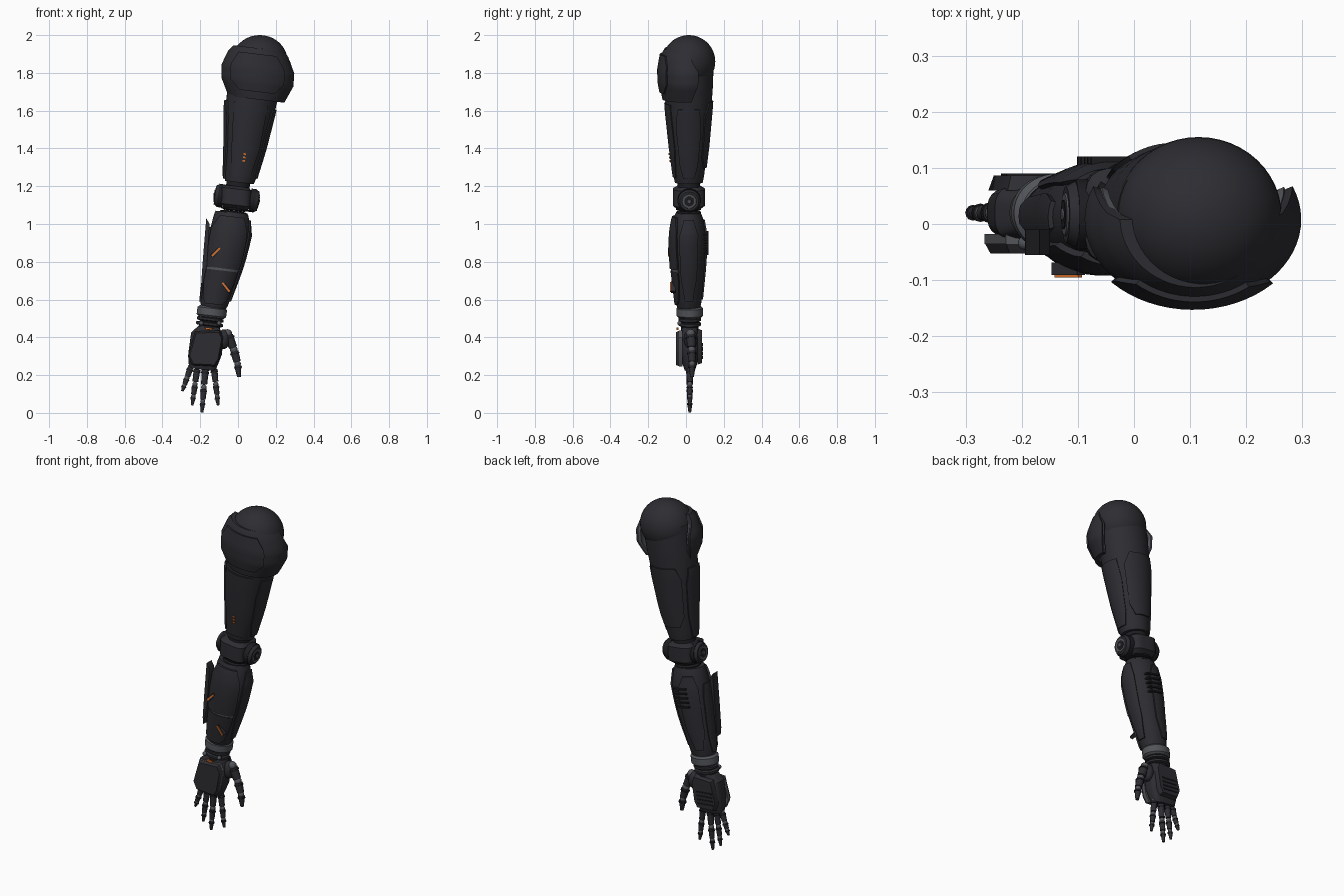
import bpy, bmesh
from math import cos, sin, pi, radians
from mathutils import Vector, Matrix

if "Cube" in bpy.data.objects:
    bpy.data.objects.remove(bpy.data.objects["Cube"])


def material(name, rgb):
    m = bpy.data.materials.new(name)
    m.use_nodes = True
    m.diffuse_color = (*rgb, 1)
    m.node_tree.nodes["Principled BSDF"].inputs["Base Color"].default_value = (*rgb, 1)
    return m


ARMOR = material("charcoal armor", (.026, .026, .032))
JOINT = material("black joint", (.013, .013, .016))
METAL = material("gray metal", (.085, .09, .1))
ORANGE = material("orange marking", (.7, .16, .02))
TILT = -.12          # cross-sections lean with the limb


def finish(name, bm, mat):
    bmesh.ops.recalc_face_normals(bm, faces=bm.faces)
    me = bpy.data.meshes.new(name)
    bm.to_mesh(me)
    bm.free()
    me.materials.append(mat)
    ob = bpy.data.objects.new(name, me)
    bpy.context.collection.objects.link(ob)
    bpy.ops.object.select_all(action='DESELECT')
    ob.select_set(True)
    bpy.context.view_layer.objects.active = ob
    bpy.ops.object.shade_smooth_by_angle(angle=radians(35))
    return ob


def skin(name, loops, mat):
    """Join closed loops of points into a capped solid."""
    bm = bmesh.new()
    rings = [[bm.verts.new(p) for p in loop] for loop in loops]
    n = len(rings[0])
    for a, b in zip(rings, rings[1:]):
        for i in range(n):
            j = (i + 1) % n
            bm.faces.new((a[i], a[j], b[j], b[i]))
    bm.faces.new(rings[0])
    bm.faces.new(rings[-1])
    return finish(name, bm, mat)


def surf(body, z, deg, off=0, power=2):
    """Point on a body of sections (z, cx, cy, rx, ry), listed top down."""
    z = max(min(z, body[0][0]), body[-1][0])
    for s, t in zip(body, body[1:]):
        if s[0] >= z >= t[0]:
            f = (s[0] - z) / (s[0] - t[0])
            cx, cy, rx, ry = [u + (v - u) * f for u, v in zip(s[1:], t[1:])]
            break
    c, s = cos(radians(deg)), sin(radians(deg))
    k = (abs(c) ** power + abs(s) ** power) ** (-1 / power)
    x = (rx + off) * c * k
    return Vector((cx + x, cy + (ry + off) * s * k, z + TILT * x))


def loft(name, body, mat, power=2, n=40):
    skin(name, [[surf(body, s[0], 360 * i / n, 0, power) for i in range(n)] for s in body], mat)


def panel(name, body, rows, off, mat=ARMOR, depth=.015, n=16):
    """Armor plate following a body; rows are (z, first angle, last angle)."""
    fine = []
    for a, b in zip(rows, rows[1:]):
        fine += [[u + (v - u) * k / 4 for u, v in zip(a, b)] for k in range(4)]
    fine.append(rows[-1])
    loops = []
    for z, a, b in fine:
        angles = [a + (b - a) * i / n for i in range(n + 1)]
        loops.append([surf(body, z, d, off) for d in angles]
                     + [surf(body, z, d, off - depth) for d in reversed(angles)])
    skin(name, loops, mat)


def rod(name, p, q, r1, r2, mat, n=20):
    p, q = Vector(p), Vector(q)
    bm = bmesh.new()
    rot = (q - p).to_track_quat('Z', 'Y').to_matrix().to_4x4()
    bmesh.ops.create_cone(bm, cap_ends=True, segments=n, radius1=r1, radius2=r2,
                          depth=(q - p).length, matrix=Matrix.Translation((p + q) / 2) @ rot)
    finish(name, bm, mat)


def ball(name, p, size, mat, n=16):
    bm = bmesh.new()
    bmesh.ops.create_uvsphere(bm, u_segments=n, v_segments=n // 2, radius=1,
                              matrix=Matrix.Translation(p) @ Matrix.Diagonal((*size, 1)))
    finish(name, bm, mat)


def box(name, p, size, mat, turn=0):
    bm = bmesh.new()
    bmesh.ops.create_cube(bm, size=1, matrix=Matrix.Translation(p)
                          @ Matrix.Rotation(radians(turn), 4, 'Y') @ Matrix.Diagonal((*size, 1)))
    finish(name, bm, mat)


def slab(name, outline, y0, y1, mat, shrink=.9):
    """Flat plate from an (x, z) outline, tapering towards y1."""
    cx = sum(p[0] for p in outline) / len(outline)
    cz = sum(p[1] for p in outline) / len(outline)
    skin(name, [[(x, y0, z) for x, z in outline],
                [(cx + (x - cx) * shrink, y1, cz + (z - cz) * shrink) for x, z in outline]], mat)


# Shoulder ball and wraparound pad
ball("shoulder_ball", (.115, .015, 1.86), (.148, .14, .14), ARMOR, 48)
pad = [(1.93, .11, .012, .135, .125), (1.9, .108, .01, .16, .14), (1.82, .105, .008, .193, .152),
       (1.75, .103, .008, .19, .15), (1.66, .097, .01, .148, .135)]
panel("shoulder_pad", pad, [(1.93, -178, -2), (1.82, -203, 23), (1.75, -202, 22), (1.66, -188, 8)],
      0, depth=.022, n=40)
panel("shoulder_pad_rim", pad, [(1.92, -179, -1), (1.82, -205, 25), (1.75, -204, 24), (1.67, -190, 10)],
      -.014, METAL, .012, 40)
panel("shoulder_front_plate", pad, [(1.9, -128, -55), (1.84, -136, -45), (1.75, -136, -45), (1.7, -122, -58)], .009)

# Upper arm
upper = [(1.88, .11, .015, .14, .13), (1.75, .088, .014, .138, .13), (1.6, .063, .013, .13, .12),
         (1.4, .037, .015, .105, .1), (1.25, .012, .015, .084, .08), (1.22, .007, .015, .076, .074)]
loft("upper_arm", upper, ARMOR)
panel("upper_arm_outer_plate", upper, [(1.64, 158, 202), (1.55, 150, 210), (1.35, 152, 208), (1.23, 162, 198)], .01)
panel("upper_arm_inner_plate", upper, [(1.62, -28, 28), (1.5, -34, 34), (1.32, -30, 30), (1.25, -20, 20)], .007)
panel("upper_arm_front_plate", upper, [(1.64, -130, -50), (1.4, -130, -46), (1.25, -120, -55)], .006)
panel("upper_arm_back_plate", upper, [(1.65, 60, 125), (1.58, 45, 138), (1.36, 45, 138), (1.3, 60, 120)], .008)
for k in range(3):
    box("upper_arm_light", surf(upper, 1.335 + k * .018, -88, .007), (.014, .008, .008), ORANGE, 10)

# Elbow hinge
loft("elbow_neck", [(1.24, .005, .015, .062, .06), (1.17, -.005, .015, .062, .06)], JOINT)
loft("elbow_block", [(1.2, -.008, .015, .066, .06), (1.185, -.008, .015, .08, .085),
                     (1.1, -.012, .015, .08, .085), (1.08, -.014, .015, .062, .06)], ARMOR, 4)
hinge = Vector((-.007, .017, 1.137))
axis = Vector((1, 0, -.15)).normalized()
for side in (-1, 1):
    for part, a, b, r1, r2, mat in (("flange", .07, .1, .062, .062, JOINT), ("cap", .095, .116, .062, .05, ARMOR),
                                    ("ring", .114, .119, .04, .037, METAL), ("hub", .118, .121, .026, .026, JOINT),
                                    ("pin", .12, .124, .012, .01, METAL)):
        rod("elbow_" + part, hinge + axis * a * side, hinge + axis * b * side, r1, r2, mat, 32)
for k in range(4):
    z, x = 1.09 - k * .02, -.018 - k * .004
    loft("elbow_bellow", [(z, x, .014, .05, .05), (z - .006, x, .014, .072, .066),
                          (z - .014, x, .014, .072, .066), (z - .02, x, .014, .05, .05)], JOINT)

# Forearm with armor plates
fore = [(1.06, -.033, .012, .086, .066), (1.03, -.035, .012, .095, .078), (.95, -.042, .012, .108, .092),
        (.85, -.062, .012, .104, .092), (.76, -.08, .012, .095, .086), (.65, -.108, .013, .082, .074),
        (.575, -.126, .014, .072, .066), (.555, -.13, .015, .064, .06)]
loft("forearm", fore, ARMOR)
panel("forearm_upper_plate", fore, [(1.04, -125, -50), (.97, -150, -40), (.8, -152, -36), (.765, -148, -38)], .012)
panel("forearm_lower_plate", fore, [(.753, -150, -38), (.7, -152, -36), (.6, -140, -45), (.575, -125, -60)], .009)
panel("forearm_seam", fore, [(.77, -150, -36), (.75, -150, -36)], .006, METAL)
panel("forearm_inner_plate", fore, [(1.03, -16, 20), (.95, -28, 32), (.72, -26, 30), (.6, -15, 18)], .008)
panel("forearm_back_plate", fore, [(1.02, 95, 130), (.95, 80, 142), (.7, 80, 142), (.6, 95, 125)], .008)
panel("forearm_outer_plate", fore, [(.97, 162, 192), (.9, 155, 200), (.66, 155, 200), (.58, 165, 190)], .008)
skin("forearm_outer_fin", [[(x, -.055 + i, z) for x, z in
                           ((-.168, 1.03), (-.15, 1.0), (-.165, .78), (-.19, .66), (-.194, .7), (-.183, .85))]
                          for i in (0, .045)], ARMOR)
for k in range(5):
    box("forearm_vent", (-.035 - k * .006, .105, .95 - k * .025), (.085, .03, .009), JOINT, 12)
for z, a, turn in ((.845, -118, -45), (.67, -66, 52)):
    p = surf(fore, z, a, .012)
    box("forearm_pod", p, (.064, .022, .02), ARMOR, turn)
    box("forearm_slash", p - Vector((0, .013, 0)), (.06, .006, .009), ORANGE, turn)

# Wrist
loft("wrist_cuff", [(.563, -.134, .02, .066, .06), (.553, -.136, .02, .078, .07),
                    (.515, -.141, .02, .078, .07), (.505, -.143, .02, .066, .06)], METAL)
loft("wrist_core", [(.52, -.14, .02, .056, .05), (.43, -.156, .02, .056, .045)], JOINT)
for z, x in ((.495, -.147), (.47, -.151)):
    loft("wrist_ring", [(z + .01, x, .02, .062, .052), (z + .006, x, .02, .071, .06),
                        (z - .006, x, .02, .071, .06), (z - .01, x, .02, .062, .052)], ARMOR)
for x in (-.195, -.1):
    ball("wrist_bolt", (x, -.034, .475), (.012, .012, .012), METAL)
box("wrist_light", (-.155, -.045, .446), (.036, .01, .01), ORANGE, 7)

# Palm and hand plates
palm = [(.455, -.153, .02, .056, .04), (.415, -.163, .02, .085, .052), (.32, -.173, .02, .088, .048),
        (.26, -.185, .02, .077, .038), (.23, -.19, .02, .068, .028)]
loft("palm", palm, ARMOR, 3.5)
plate = [(-.228, .432), (-.095, .437), (-.078, .4), (-.1, .28), (-.122, .245), (-.245, .252), (-.266, .3)]
slab("hand_plate_edge", plate, -.018, -.036, METAL, 1)
slab("hand_front_plate", plate, -.034, -.053, ARMOR)
slab("hand_back_plate", [(x * .9 - .02, z + .01) for x, z in plate], .06, .086, ARMOR)
for k in range(4):
    box("hand_back_vent", (-.178 - k * .003, .085, .36 - k * .022), (.1, .01, .009), JOINT, 6)


def digit(name, points, r):
    """Jointed finger with metal knuckles and a tapered tip."""
    for i, (p, q) in enumerate(zip(points, points[1:])):
        p, q = Vector(p), Vector(q)
        w = r * (1 - .13 * i)
        ball(name + "_knuckle", p, (w * .9,) * 3, METAL)
        a, b = p.lerp(q, .14), p.lerp(q, .86)
        last = i == len(points) - 2
        rod(name + "_segment", a, q if last else b, w, w * (.5 if last else .85), ARMOR, 12)
        rod(name + "_band", p.lerp(q, .24), p.lerp(q, .32), w * 1.12, w * 1.1, JOINT, 12)


# Four fingers and the thumb
fingers = (("little", -.25, -.295, .115, .017), ("ring", -.215, -.243, .04, .018),
           ("middle", -.172, -.191, .003, .019), ("index", -.128, -.105, .04, .018))
for name, x0, x1, z1, r in fingers:
    ts = (0, .45, .76, 1)
    digit(name + "_finger", [(x0 + (x1 - x0) * t, .02, .243 + (z1 - .243) * t) for t in ts], r)
ball("thumb_base", (-.075, .025, .39), (.032, .036, .052), ARMOR, 24)
digit("thumb", [(-.055, .025, .42), (-.022, .03, .335), (-.002, .032, .26), (.005, .032, .19)], .026)
